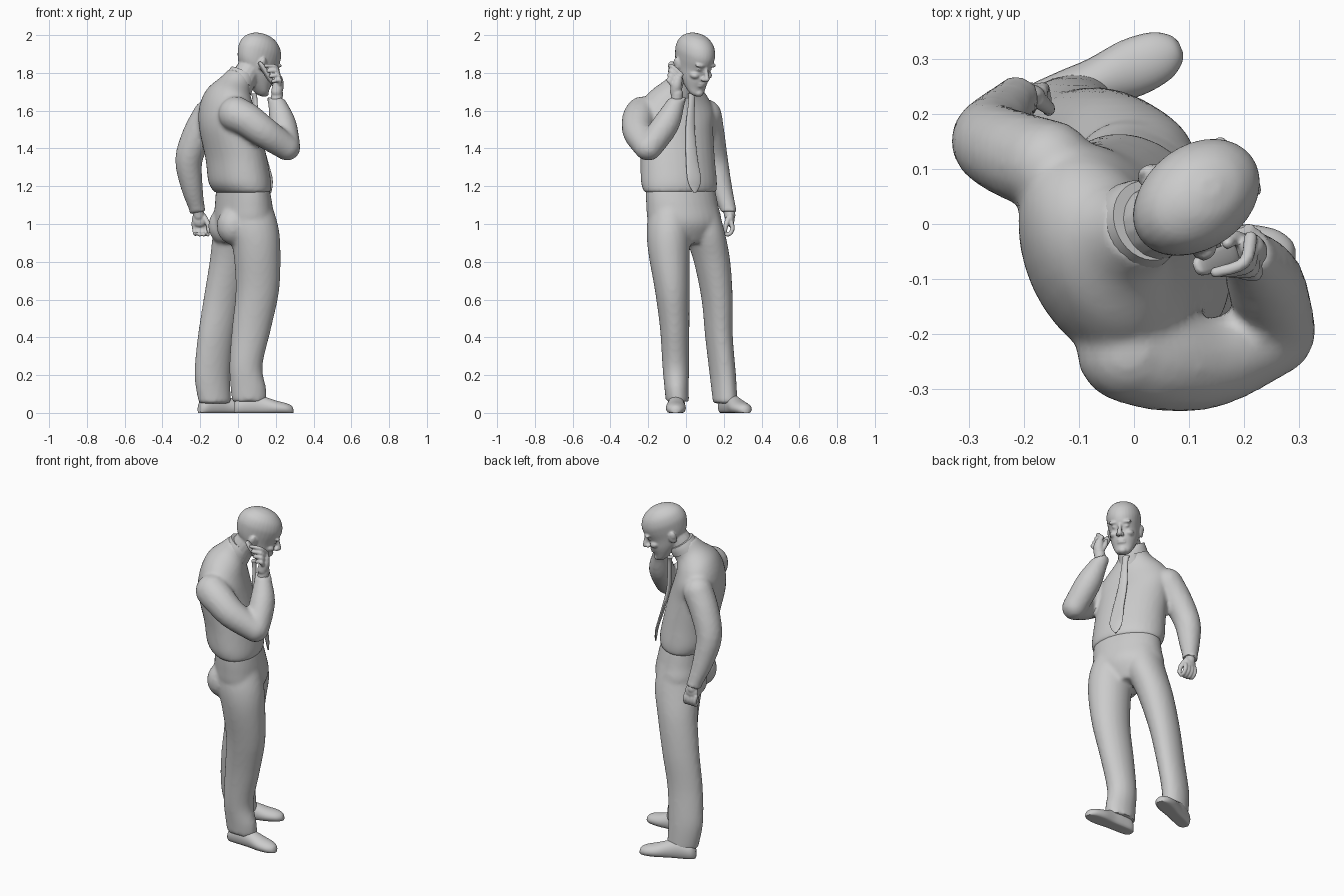
import bpy, bmesh, math
from mathutils import Vector, Matrix

YAW = math.radians(25)   # body turns from +x toward +y


def sample(rows, n=5):
    """Catmull-Rom interpolation of number rows."""
    out = []
    for i in range(len(rows) - 1):
        p0, p1, p2, p3 = (rows[max(0, min(len(rows) - 1, i + k))] for k in (-1, 0, 1, 2))
        for s in range(n):
            t = s / n
            out.append([0.5 * (2 * b + (c - a) * t + (2 * a - 5 * b + 4 * c - d) * t * t
                               + (3 * b - a - 3 * c + d) * t ** 3)
                        for a, b, c, d in zip(p0, p1, p2, p3)])
    return out + [list(rows[-1])]


def loft(bm, rings):
    vs = [[bm.verts.new(p) for p in r] for r in rings]
    n = len(vs[0])
    for a, b in zip(vs, vs[1:]):
        for i in range(n):
            bm.faces.new((a[i], a[(i + 1) % n], b[(i + 1) % n], b[i]))
    bm.faces.new(vs[0][::-1])
    bm.faces.new(vs[-1])


def circle(n):
    return [(math.cos(2 * math.pi * i / n), math.sin(2 * math.pi * i / n)) for i in range(n)]


def sections(bm, rows, yaw=YAW, M=Matrix(), n=32):
    """Rows: x, y, z, half width, half depth, forward pitch in degrees."""
    rings = []
    for x, y, z, a, b, p in sample(rows):
        R = Matrix.Rotation(yaw, 3, 'Z') @ Matrix.Rotation(math.radians(p), 3, 'Y')
        rings.append([M @ (Vector((x, y, z)) + R @ Vector((b * c, a * s, 0)))
                      for c, s in circle(n)])
    loft(bm, rings)


def ball(bm, c, r, M=Matrix(), power=1):
    """Ellipsoid; a power below 1 squares it off."""
    r = r if isinstance(r, tuple) else (r, r, r)
    rings = []
    for k in range(11):
        t = .06 + (math.pi - .12) * k / 10
        rings.append([M @ (Vector(c) + Vector(
            [q * math.copysign(abs(u) ** power, u) for q, u in
             zip(r, (math.sin(t) * x, math.sin(t) * y, math.cos(t)))])) for x, y in circle(16)])
    loft(bm, rings)


def tube(bm, rows, M=Matrix(), flat_end=False):
    """Limb with round ends. Rows: x, y, z, radius."""
    pts = sample(rows, 4)
    P = [Vector(p[:3]) for p in pts]
    side, old, rings = None, None, []
    for i, p in enumerate(pts):
        d = (P[min(i + 1, len(P) - 1)] - P[max(i - 1, 0)]).normalized()
        side = d.orthogonal().normalized() if old is None else old.rotation_difference(d) @ side
        old, up = d, d.cross(side)
        rings.append([M @ (P[i] + p[3] * (c * side + s * up)) for c, s in circle(16)])
    loft(bm, rings)
    ball(bm, P[0], pts[0][3], M)
    if not flat_end:
        ball(bm, P[-1], pts[-1][3], M)


def finish(bm, name, voxel=0, smooth=0):
    bmesh.ops.recalc_face_normals(bm, faces=bm.faces[:])
    me = bpy.data.meshes.new(name)
    bm.to_mesh(me)
    bm.free()
    ob = bpy.data.objects.new(name, me)
    bpy.context.collection.objects.link(ob)
    bpy.ops.object.select_all(action='DESELECT')
    bpy.context.view_layer.objects.active = ob
    ob.select_set(True)
    if voxel:
        m = ob.modifiers.new("fuse", 'REMESH')
        m.mode, m.voxel_size = 'VOXEL', voxel
        s = ob.modifiers.new("soften", 'SMOOTH')
        s.factor, s.iterations = 0.5, smooth
        for k in ("fuse", "soften"):
            bpy.ops.object.modifier_apply(modifier=k)
    bpy.ops.object.shade_smooth_by_angle(angle=math.radians(45))


# trousers: pelvis, two legs, buttocks
bm = bmesh.new()
sections(bm, [(.025, 0, .9, .12, .10, 0), (.03, -.005, 1.0, .2, .145, 0),
              (.03, -.02, 1.1, .2, .14, 0), (.025, -.03, 1.19, .193, .127, 0)])
sections(bm, [(.06, -.045, .06, .062, .092, 0), (.055, -.05, .13, .064, .094, 0),
              (.042, -.054, .25, .071, .088, 0), (.072, -.06, .45, .078, .104, 0),
              (.103, -.073, .65, .092, .115, 0), (.1, -.09, .85, .11, .125, 0),
              (.08, -.09, .98, .118, .135, 0), (.06, -.08, 1.1, .11, .12, 0)], yaw=0)
sections(bm, [(-.122, .208, .05, .062, .088, 0), (-.135, .195, .2, .066, .098, 0),
              (-.116, .175, .4, .07, .1, 0), (-.08, .165, .6, .08, .105, 0),
              (-.04, .138, .8, .095, .112, 0), (-.01, .1, .95, .105, .125, 0),
              (0, .07, 1.08, .1, .11, 0)], yaw=math.radians(18))
ball(bm, (-.07, .045, .99), (.088, .088, .1))
ball(bm, (-.025, -.11, .99), (.088, .088, .1))
finish(bm, "trousers", .012, 5)

# shirt: torso with both sleeves
bm = bmesh.new()
sections(bm, [(.025, -.03, 1.165, .2, .133, 0), (.01, -.037, 1.22, .21, .155, 0),
              (-.01, -.045, 1.35, .206, .152, 0), (-.043, -.055, 1.5, .208, .153, 5),
              (-.053, -.052, 1.6, .212, .138, 12), (-.045, -.04, 1.68, .165, .115, 20),
              (-.015, -.02, 1.74, .095, .085, 27), (.015, 0, 1.785, .074, .072, 32)])
tube(bm, [(-.01, -.23, 1.58, .095), (.05, -.25, 1.55, .09),
          (.14, -.252, 1.485, .082), (.258, -.205, 1.405, .069)])
tube(bm, [(.262, -.195, 1.405, .069), (.238, -.105, 1.53, .071), (.205, -.052, 1.645, .047),
          (.202, -.047, 1.665, .051)], flat_end=True)
tube(bm, [(-.155, .105, 1.575, .085), (-.215, .125, 1.47, .081), (-.26, .15, 1.34, .073),
          (-.245, .185, 1.2, .059), (-.218, .222, 1.085, .043), (-.213, .226, 1.06, .046)],
     flat_end=True)
finish(bm, "shirt", .012, 4)

# shirt collar
bm = bmesh.new()
sections(bm, [(.005, -.005, 1.75, .084, .082, 32), (.018, .002, 1.775, .08, .078, 32),
              (.026, .006, 1.795, .074, .072, 32)])
finish(bm, "collar")

# tie
bm = bmesh.new()
sections(bm, [(.085, .032, 1.69, .022, .014, 0), (.09, .03, 1.65, .018, .012, 0),
              (.1, .022, 1.5, .027, .012, 0), (.137, .03, 1.35, .034, .01, 0),
              (.163, .042, 1.25, .04, .008, 0), (.169, .046, 1.2, .03, .006, 0),
              (.171, .047, 1.165, .006, .004, 0)])
finish(bm, "tie")

# head and neck, head in its own frame (x forward, y left)
H = (Matrix.Translation((.107, .043, 1.855)) @ Matrix.Rotation(math.radians(37), 4, 'Z')
     @ Matrix.Rotation(math.radians(20), 4, 'Y'))
bm = bmesh.new()
sections(bm, [(.075, 0, -.158, .022, .02, 0), (.068, 0, -.143, .042, .04, 0),
              (.043, 0, -.11, .06, .064, 0), (.018, 0, -.07, .074, .094, 0),
              (-.004, 0, -.02, .083, .113, 0), (-.008, 0, .03, .091, .127, 0),
              (-.01, 0, .07, .093, .126, 0), (-.012, 0, .11, .081, .106, 0),
              (-.012, 0, .14, .052, .066, 0), (-.012, 0, .153, .016, .02, 0)], yaw=0, M=H)
tube(bm, [(0, -.02, 1.7, .07), (.035, .0, 1.78, .068), (.075, .02, 1.84, .066)])
tube(bm, [(.11, 0, .008, .01), (.124, 0, -.02, .011), (.136, 0, -.046, .015)], M=H)
ball(bm, (.095, 0, -.137), (.022, .026, .02), H)
for z in (-.08, -.094):
    ball(bm, (.106, 0, z), (.012, .025, .007), H)
for s in (-1, 1):
    ball(bm, (.124, s * .013, -.052), .011, H)                    # nostril
    ball(bm, (.103, s * .035, .02), (.015, .032, .01), H)         # brow
    ball(bm, (.077, s * .042, -.042), (.03, .026, .02), H)        # cheek
    ball(bm, (.1, s * .034, -.004), (.008, .015, .007), H)        # eye
    ball(bm, (-.03, s * .086, -.02), (.024, .012, .036), H)       # ear
    ball(bm, (-.036, s * .095, -.008), (.016, .008, .022), H)
finish(bm, "head", .006, 2)

# hanging left hand
bm = bmesh.new()
tube(bm, [(-.215, .225, 1.08, .03), (-.208, .232, 1.045, .03)])
ball(bm, (-.203, .235, 1.025), (.042, .022, .042))
for i in range(4):
    x = -.235 + i * .022
    tube(bm, [(x, .24, 1.005, .0125), (x + .004, .246, .975, .012),
              (x + .008, .232, .948, .011), (x + .01, .215, .944 + .006 * (i == 0), .01)])
tube(bm, [(-.175, .225, 1.03, .015), (-.157, .212, .995, .013), (-.155, .206, .962, .011)])
finish(bm, "left_hand", .005, 2)

# raised right hand
bm = bmesh.new()
tube(bm, [(.203, -.05, 1.65, .032), (.208, -.046, 1.69, .031)])
tube(bm, [(.205, -.055, 1.7, .03), (.213, -.05, 1.735, .03), (.214, -.042, 1.765, .024)])
for i in range(4):
    a = Vector((.212, -.025, 1.79)).lerp(Vector((.218, -.07, 1.735)), i / 3)
    tip = Vector((.148, -.088, 1.838)).lerp(Vector((.185, -.088, 1.755)), i / 3)
    mid = (a + tip) / 2 + Vector((.02, -.014, .018))
    tube(bm, [(*a, .0125), (*mid, .0115), (*tip, .01)])
tube(bm, [(.2, -.035, 1.72, .015), (.185, -.025, 1.755, .013), (.17, -.035, 1.79, .011)])
finish(bm, "right_hand", .005, 2)

# phone held along the cheek
bm = bmesh.new()
a, b = Vector((.11, -.08, 1.862)), Vector((.188, -.05, 1.738))
R = (b - a).to_track_quat('Z', 'Y').to_matrix().to_4x4()
ball(bm, (0, 0, 0), (.021, .012, .07), Matrix.Translation((a + b) / 2) @ R, power=.6)
finish(bm, "phone")

# shoes: sections from heel to toe (position along, half width, height)
SHOE = [(0, .022, .05), (.025, .042, .085), (.09, .046, .105), (.15, .046, .09),
        (.22, .053, .066), (.275, .046, .052), (.305, .028, .038), (.315, .01, .02)]
for name, heel, ang in (("right_shoe", (-.022, -.05), -1), ("left_shoe", (-.205, .198), 23)):
    bm = bmesh.new()
    T = Matrix.Translation((*heel, 0)) @ Matrix.Rotation(math.radians(ang), 4, 'Z')
    loft(bm, [[T @ Vector((s, w * c, max(0, h * (.4 + .6 * u)))) for c, u in circle(28)]
              for s, w, h in sample(SHOE, 4)])
    finish(bm, name)
